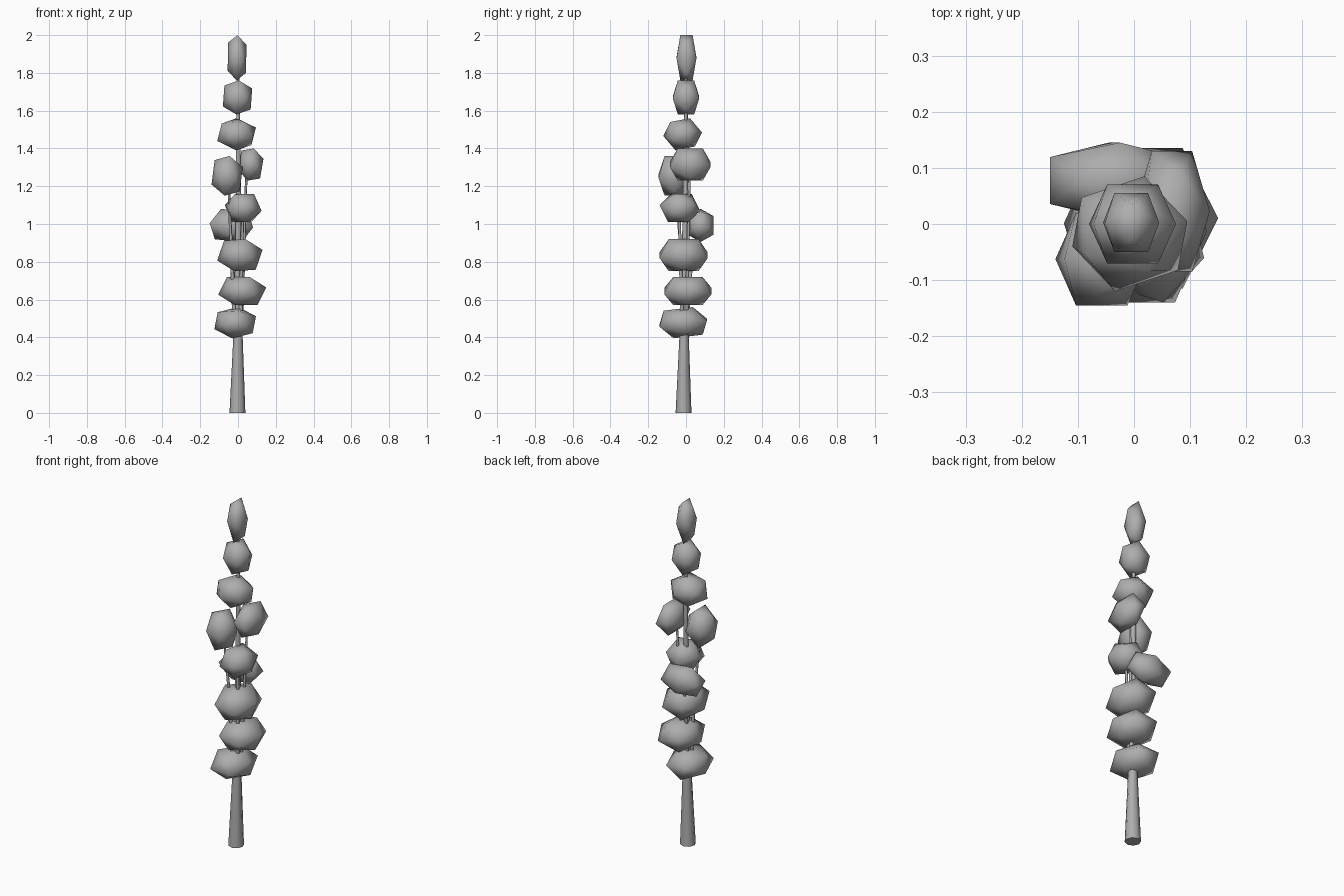
import bpy, bmesh, math
from mathutils import Euler, Vector

if "Cube" in bpy.data.objects:
    bpy.data.objects.remove(bpy.data.objects["Cube"])

grey = bpy.data.materials.new("plain grey")
grey.diffuse_color = (0.42, 0.42, 0.42, 1)
grey.use_nodes = True
grey.node_tree.nodes["Principled BSDF"].inputs["Base Color"].default_value = grey.diffuse_color


def finish(name, bm, smooth_all):
    bmesh.ops.recalc_face_normals(bm, faces=bm.faces[:])
    mesh = bpy.data.meshes.new(name)
    bm.to_mesh(mesh)
    bm.free()
    mesh.materials.append(grey)
    obj = bpy.data.objects.new(name, mesh)
    bpy.context.collection.objects.link(obj)
    bpy.context.view_layer.objects.active = obj
    obj.select_set(True)
    if smooth_all:
        bpy.ops.object.shade_smooth()
    else:
        bpy.ops.object.shade_smooth_by_angle(angle=math.radians(65))
    obj.select_set(False)


# Twenty-sided leaf clump, turned and then stretched to fill a box
def clump(name, lo, hi, turn):
    phi = (1 + 5 ** 0.5) / 2
    rot = Euler([math.radians(a) for a in turn]).to_matrix()
    pts = []
    for a in (-1, 1):
        for b in (-phi, phi):
            pts += [rot @ Vector(p) for p in ((0, a, b), (a, b, 0), (b, 0, a))]
    low = [min(p[i] for p in pts) for i in range(3)]
    high = [max(p[i] for p in pts) for i in range(3)]
    bm = bmesh.new()
    for p in pts:
        bm.verts.new([lo[i] + (p[i] - low[i]) / (high[i] - low[i]) * (hi[i] - lo[i])
                      for i in range(3)])
    bmesh.ops.convex_hull(bm, input=bm.verts[:])
    finish(name, bm, True)


# Tapered tube through (x, y, z, radius) stations
def tube(name, stations, sides):
    bm = bmesh.new()
    rings = [[bm.verts.new((x + r * math.cos(2 * math.pi * k / sides),
                            y + r * math.sin(2 * math.pi * k / sides), z))
              for k in range(sides)] for x, y, z, r in stations]
    for a, b in zip(rings, rings[1:]):
        for k in range(sides):
            n = (k + 1) % sides
            bm.faces.new((a[k], a[n], b[n], b[k]))
    bm.faces.new(rings[0][::-1])
    bm.faces.new(rings[-1])
    finish(name, bm, False)


# Leaf clumps: low corner, high corner, turn in degrees
clumps = {
    "leaf_clump_bottom": ((-.125, -.14, .395), (.095, .11, .56), (12, 8, 0)),
    "leaf_clump_second": ((-.105, -.115, .57), (.15, .135, .72), (0, 20, 0)),
    "leaf_clump_third": ((-.11, -.14, .75), (.13, .115, .92), (0, 16, 0)),
    "leaf_clump_back": ((-.15, .01, .905), (.08, .145, 1.08), (8, 0, 90)),
    "leaf_clump_front": ((-.07, -.14, 1.01), (.125, .075, 1.16), (0, 18, 45)),
    "leaf_clump_left": ((-.14, -.145, 1.15), (.025, .02, 1.36), (0, 10, 0)),
    "leaf_clump_right": ((0, -.085, 1.23), (.135, .13, 1.40), (0, 14, 0)),
    "leaf_clump_upper": ((-.11, -.12, 1.39), (.095, .085, 1.56), (12, 8, 20)),
    "leaf_clump_high": ((-.08, -.07, 1.58), (.075, .07, 1.76), (0, 5, 0)),
    "leaf_clump_top": ((-.055, -.05, 1.76), (.045, .055, 2.0), (0, 3, 0)),
}
for name, (lo, hi, turn) in clumps.items():
    clump(name, lo, hi, turn)

# Trunk, with the leader carrying the top clumps
tube("trunk", [(-.003, -.013, 0, .042), (0, -.01, .42, .024), (.002, -.005, .9, .016),
               (.002, 0, 1.4, .012), (0, 0, 1.8, .007)], 8)

# Side branches rising beside the trunk
branches = {
    "branch_back": [(-.012, .0, .42, .012), (-.02, .025, .75, .010), (-.035, .07, .97, .007)],
    "branch_front": [(.012, -.02, .42, .012), (.02, -.03, .85, .009), (.025, -.035, 1.07, .007)],
    "branch_left": [(-.015, -.02, .42, .012), (-.035, -.025, .85, .009), (-.05, -.06, 1.22, .006)],
    "branch_right": [(.014, .0, .42, .012), (.03, .01, .85, .009), (.045, .02, 1.28, .006)],
}
for name, stations in branches.items():
    tube(name, stations, 6)
